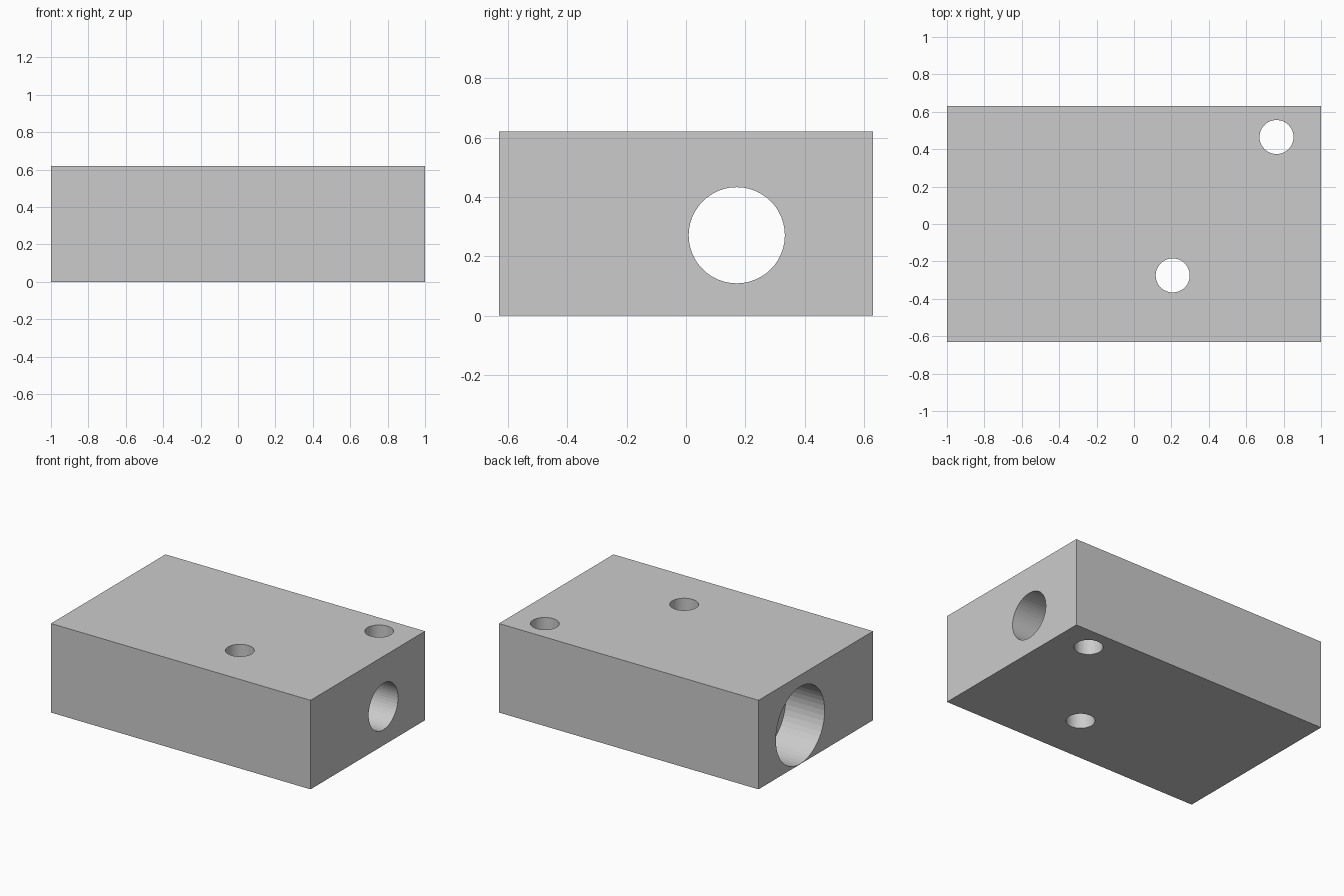
import bpy
from math import pi

if "Cube" in bpy.data.objects:
    bpy.data.objects.remove(bpy.data.objects["Cube"])

L, W, H = 2.0, 1.26, 0.62
BORE_Y, BORE_Z = 0.171, 0.271

# Solid block
bpy.ops.mesh.primitive_cube_add(size=1, location=(0, 0, H / 2))
block = bpy.context.object
block.name = "drilled_block"
block.scale = (L, W, H)
bpy.ops.object.transform_apply(location=True, rotation=False, scale=True)


def drill(radius, depth, location, rotation=(0, 0, 0)):
    """Cut a round hole in the block, then remove the cutter."""
    bpy.ops.mesh.primitive_cylinder_add(vertices=48, radius=radius, depth=depth,
                                        location=location, rotation=rotation)
    cutter = bpy.context.object
    cutter.name = "drill_cutter"
    cutter.hide_render = True
    mod = block.modifiers.new("hole", 'BOOLEAN')
    mod.operation = 'DIFFERENCE'
    mod.solver = 'EXACT'
    mod.object = cutter
    bpy.context.view_layer.objects.active = block
    bpy.ops.object.modifier_apply(modifier=mod.name)
    bpy.data.objects.remove(cutter, do_unlink=True)


# Vertical through holes
for x, y in ((0.207, -0.275), (0.762, 0.465)):
    drill(0.091, H + 0.4, (x, y, H / 2))

# Lengthwise through bore
drill(0.162, L + 0.4, (0, BORE_Y, BORE_Z), (0, pi / 2, 0))

# Wide counterbore on the left end, 0.3 deep
drill(0.269, 0.6, (-L / 2, BORE_Y, BORE_Z), (0, pi / 2, 0))
